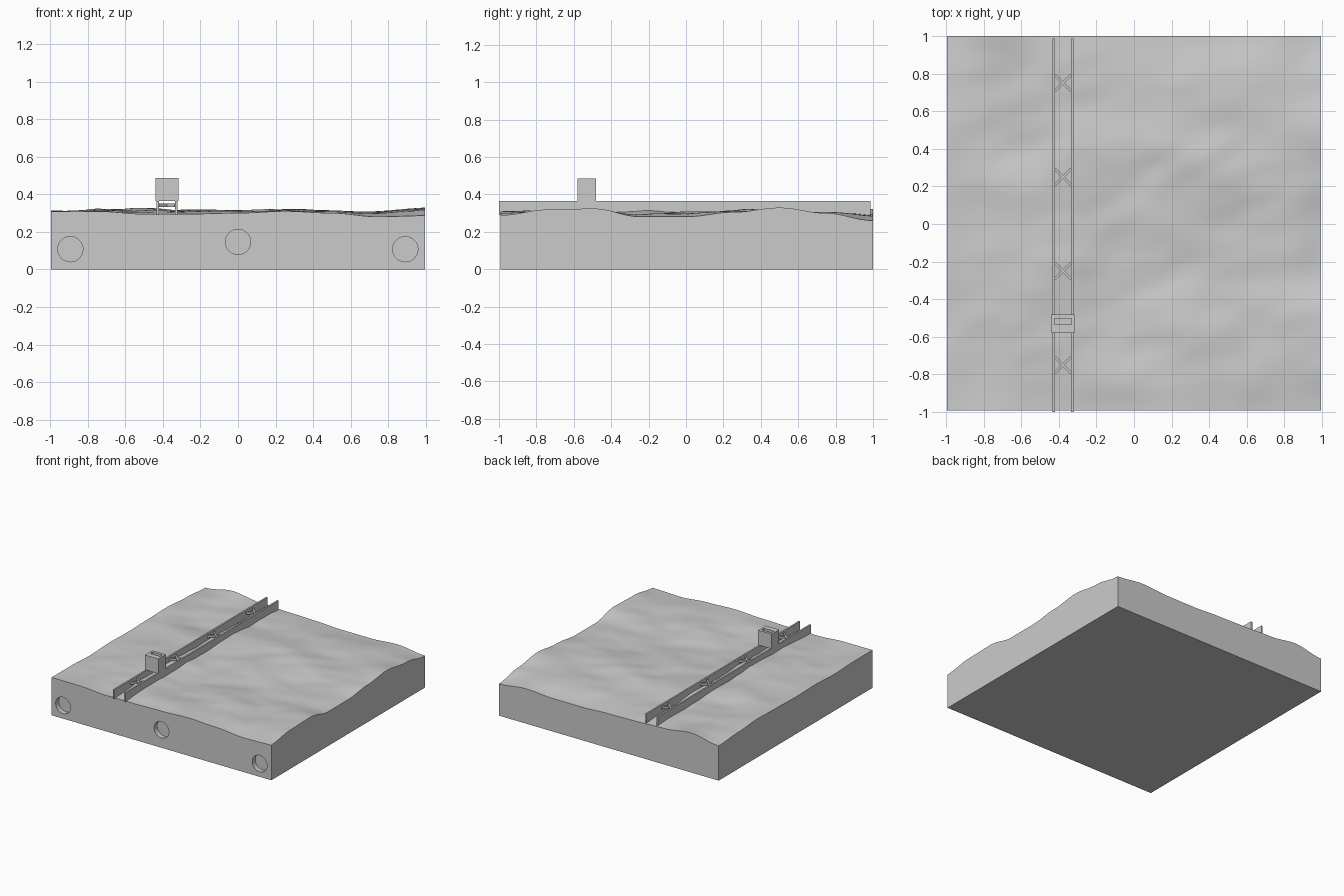
import bpy, bmesh, math
from mathutils import Vector, noise

if "Cube" in bpy.data.objects:
    bpy.data.objects.remove(bpy.data.objects["Cube"], do_unlink=True)

grey = bpy.data.materials.new("plain grey")
grey.use_nodes = True
grey.diffuse_color = (0.6, 0.6, 0.6, 1)
grey.node_tree.nodes["Principled BSDF"].inputs["Base Color"].default_value = (0.6, 0.6, 0.6, 1)


def finish(bm, name):
    bmesh.ops.recalc_face_normals(bm, faces=bm.faces[:])
    mesh = bpy.data.meshes.new(name)
    bm.to_mesh(mesh)
    bm.free()
    mesh.materials.append(grey)
    obj = bpy.data.objects.new(name, mesh)
    bpy.context.collection.objects.link(obj)
    return obj


def box(name, center, size, turn=0):
    bm = bmesh.new()
    bmesh.ops.create_cube(bm, size=1)
    for v in bm.verts:
        v.co = Vector(a * b for a, b in zip(v.co, size))
    obj = finish(bm, name)
    obj.location = center
    obj.rotation_euler.z = turn
    return obj


def subtract(target, cutter):
    mod = target.modifiers.new("cut", "BOOLEAN")
    mod.operation = "DIFFERENCE"
    mod.solver = "EXACT"
    mod.object = cutter
    bpy.context.view_layer.objects.active = target
    bpy.ops.object.modifier_apply(modifier=mod.name)
    bpy.data.objects.remove(cutter, do_unlink=True)


# Heights along the four rims, from the negative to the positive end
FRONT = (.31, .31, .295, .295, .30, .31, .30, .28, .285)
BACK = (.285, .325, .295, .285, .28, .27, .27, .285, .26)
LEFT = (.29, .32, .325, .28, .28, .305, .33, .30, .26)
RIGHT = (.31, .31, .30, .31, .305, .31, .315, .30, .285)


def along(profile, t):
    p = (max(-1, min(1, t)) + 1) / 2 * (len(profile) - 1)
    i = min(int(p), len(profile) - 2)
    f = (1 - math.cos((p - i) * math.pi)) / 2
    return profile[i] * (1 - f) + profile[i + 1] * f


def height(x, y):
    # Rolling ground inside, blended into the rim heights
    low = noise.noise(Vector((x * 2.2 - y * .8, y * 3.2 + x * .6, .4)))
    fine = noise.noise(Vector((x * 5 - y * 2, y * 7, 2.7)))
    ground = .306 + .033 * low + .009 * fine
    total, weight = ground * 30, 30
    for d, h in ((1 + y, along(FRONT, x)), (1 - y, along(BACK, x)),
                 (1 - x, along(LEFT, y)), (1 + x, along(RIGHT, y))):
        w = 1 / (max(d, 0) + .03) ** 2
        total += h * w
        weight += w
    return max(.26, min(.337, total / weight))


# Ground block: wavy top, straight walls, flat base
bm = bmesh.new()
bmesh.ops.create_grid(bm, x_segments=100, y_segments=100, size=1)
for v in bm.verts:
    v.co = (v.co.x * .996, v.co.y * .995 + .004, height(v.co.x, v.co.y))
rim = [e for e in bm.edges if e.is_boundary]
walls = bmesh.ops.extrude_edge_only(bm, edges=rim)["geom"]
for v in walls:
    if isinstance(v, bmesh.types.BMVert):
        v.co.z = 0
bmesh.ops.holes_fill(bm, edges=[e for e in bm.edges if e.is_boundary], sides=0)
ground = finish(bm, "ground_block")

# Round sockets in the front wall
for x, z in ((-.892, .108), (0, .147), (.89, .108)):
    bm = bmesh.new()
    bmesh.ops.create_cone(bm, cap_ends=True, segments=48, radius1=.067, radius2=.067, depth=.08)
    bmesh.ops.rotate(bm, verts=bm.verts, matrix=Vector((0, 0, 1)).rotation_difference(Vector((0, 1, 0))).to_matrix())
    bmesh.ops.translate(bm, verts=bm.verts, vec=(x, -.991, z))
    subtract(ground, finish(bm, "socket_cutter"))

bpy.ops.object.select_all(action="DESELECT")
ground.select_set(True)
bpy.context.view_layer.objects.active = ground
bpy.ops.object.shade_smooth_by_angle(angle=math.radians(35))

# Track: two tall rails with crossed braces
TRACK = -.378
for side, name in ((-1, "right_rail"), (1, "left_rail")):
    box(name, (TRACK + side * .05, -.007, .327), (.013, 1.986, .076))
for i, y in enumerate((-.75, -.25, .25, .75)):
    for sign in (-1, 1):
        box(f"brace_{i + 1}", (TRACK, y, .342), (.012, .122, .018), sign * math.radians(45))

# Carriage with a slot in its roof
carriage = box("carriage", (TRACK, -.53, .425), (.122, .098, .121))
slot = box("slot_cutter", (TRACK, -.519, .48), (.09, .032, .07))
bpy.context.view_layer.update()
subtract(carriage, slot)
